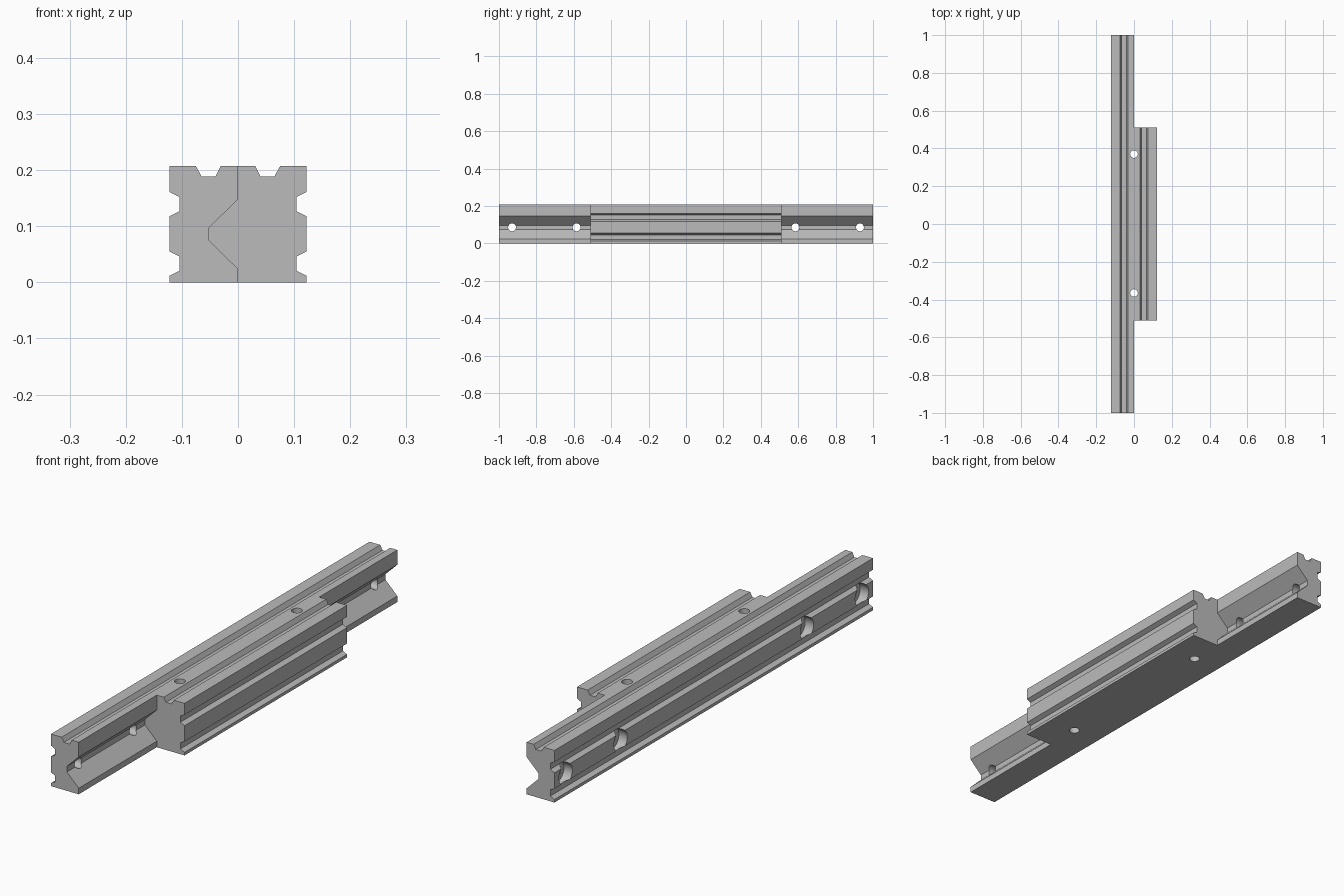
import bpy
import bmesh
from math import pi
from mathutils import Vector

cube = bpy.data.objects.get("Cube")
if cube:
    bpy.data.objects.remove(cube, do_unlink=True)

grey = bpy.data.materials.new("plain grey")
grey.use_nodes = True
grey.diffuse_color = (0.5, 0.5, 0.5, 1)
grey.node_tree.nodes["Principled BSDF"].inputs["Base Color"].default_value = (0.5, 0.5, 0.5, 1)

# Outer outline of one bar, from the seam's bottom round to the seam's top
HALF, TOP, NOTCH = 0.122, 0.207, 0.104
outer = [(0, 0), (HALF, 0)]
for z in (0.012, 0.118):  # two side grooves
    outer += [(HALF, z), (NOTCH, z + 0.009), (NOTCH, z + 0.034), (HALF, z + 0.043)]
outer += [(HALF, TOP), (0.075, TOP), (0.065, 0.189), (0.04, 0.189), (0.031, TOP), (0, TOP)]

# V-shaped guide shared by both bars
guide = [(0, 0.148), (-0.052, 0.097), (-0.052, 0.075), (0, 0.024)]


def extrude_bar(name, outline, half_length):
    bm = bmesh.new()
    face = bm.faces.new([bm.verts.new((x, -half_length, z)) for x, z in outline])
    ext = bmesh.ops.extrude_face_region(bm, geom=[face])
    moved = [v for v in ext["geom"] if isinstance(v, bmesh.types.BMVert)]
    bmesh.ops.translate(bm, verts=moved, vec=(0, 2 * half_length, 0))
    bmesh.ops.recalc_face_normals(bm, faces=bm.faces[:])
    mesh = bpy.data.meshes.new(name)
    bm.to_mesh(mesh)
    bm.free()
    mesh.materials.append(grey)
    obj = bpy.data.objects.new(name, mesh)
    bpy.context.collection.objects.link(obj)
    return obj


def drill(obj, start, end, radius):
    start, end = Vector(start), Vector(end)
    axis = end - start
    bpy.ops.mesh.primitive_cylinder_add(
        vertices=48, radius=radius, depth=axis.length, location=(start + end) / 2,
        rotation=axis.to_track_quat("Z", "Y").to_euler())
    cutter = bpy.context.object
    cutter.name = "hole_cutter"
    cutter.hide_render = True
    cutter.data.materials.append(grey)
    mod = obj.modifiers.new("hole", "BOOLEAN")
    mod.operation, mod.solver, mod.object = "DIFFERENCE", "EXACT", cutter
    bpy.context.view_layer.objects.active = obj
    bpy.ops.object.modifier_apply(modifier=mod.name)
    bpy.data.objects.remove(cutter, do_unlink=True)


# Long rail with the recessed guide, short carriage with the raised guide
rail = extrude_bar("long_rail", [(-x, z) for x, z in outer] + guide, 1.0)
carriage = extrude_bar("sliding_carriage", outer + guide, 0.51)

# Counterbored mounting holes through the rail
for y in (-0.93, -0.585, 0.585, 0.93):
    drill(rail, (-0.2, y, 0.086), (0.1, y, 0.086), 0.021)
    drill(rail, (-0.2, y, 0.086), (-0.085, y, 0.086), 0.042)

# Vertical pin holes along the seam
for bar in (rail, carriage):
    for y in (-0.365, 0.37):
        drill(bar, (0, y, -0.1), (0, y, 0.3), 0.02)
    bpy.ops.object.select_all(action="DESELECT")
    bar.select_set(True)
    bpy.context.view_layer.objects.active = bar
    bpy.ops.object.shade_smooth_by_angle(angle=pi / 9)
